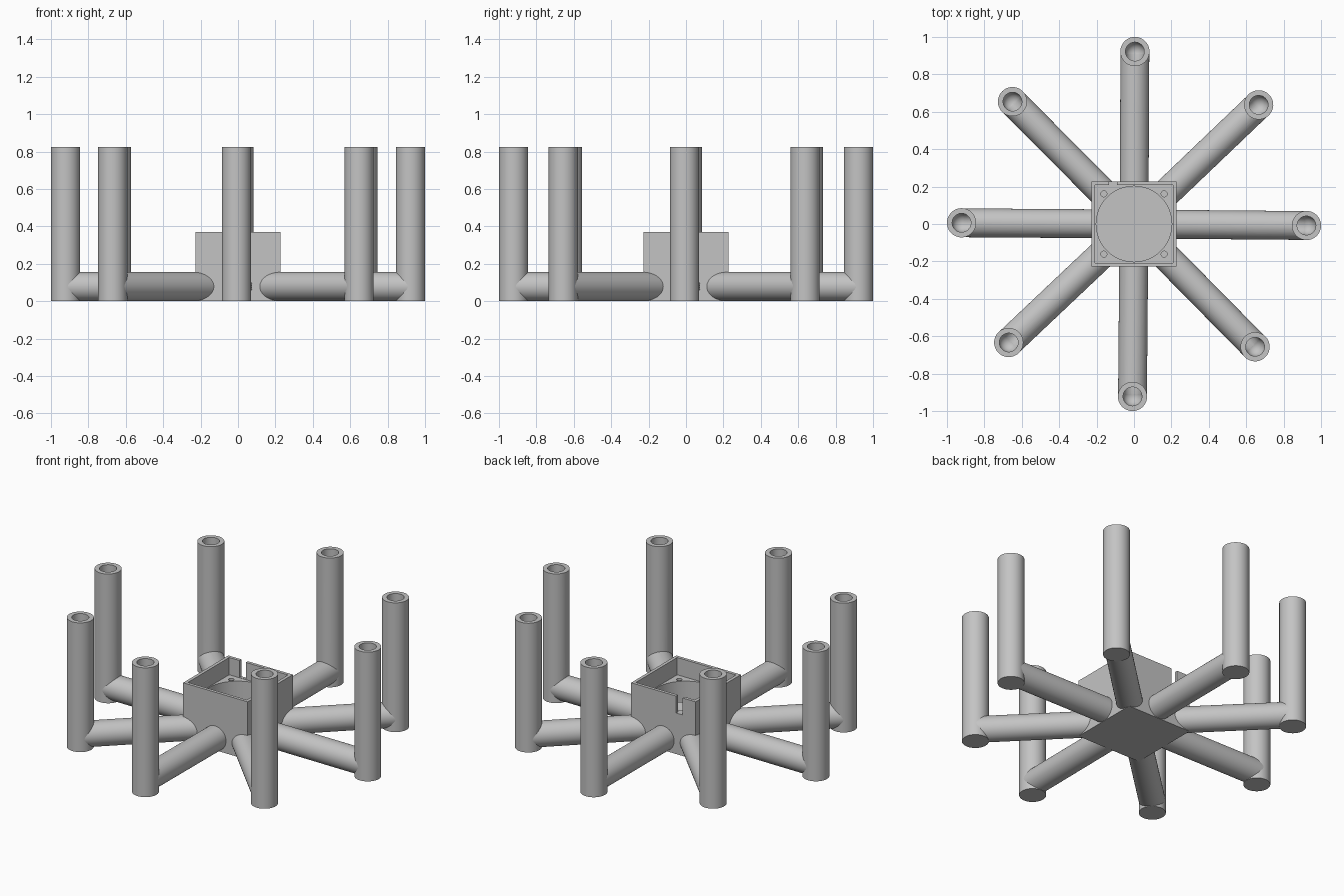
import bpy
import bmesh
import math
from mathutils import Matrix, Vector

cube = bpy.data.objects.get("Cube")
if cube:
    bpy.data.objects.remove(cube, do_unlink=True)

grey = bpy.data.materials.new("plain grey")
grey.use_nodes = True
grey.diffuse_color = (0.55, 0.55, 0.55, 1)
grey.node_tree.nodes["Principled BSDF"].inputs["Base Color"].default_value = grey.diffuse_color

HUB, HUB_TOP, LEDGE = 0.228, 0.37, 0.26
TUBE, BORE, AXIS_Z = 0.078, 0.05, 0.078
REACH, POST_TOP = 0.922, 0.825
ANGLES = (-0.5, 43.7, 89.7, 134.8, 179.6, 223.4, 269.5, 314.6)


def make(name, bm):
    bmesh.ops.recalc_face_normals(bm, faces=bm.faces)
    mesh = bpy.data.meshes.new(name)
    bm.to_mesh(mesh)
    bm.free()
    mesh.materials.append(grey)
    obj = bpy.data.objects.new(name, mesh)
    bpy.context.collection.objects.link(obj)
    return obj


def cylinder(name, start, end, radius, sides=64):
    start, end = Vector(start), Vector(end)
    axis = end - start
    turn = axis.to_track_quat('Z', 'Y').to_matrix().to_4x4()
    bm = bmesh.new()
    bmesh.ops.create_cone(bm, cap_ends=True, segments=sides, radius1=radius,
                          radius2=radius, depth=axis.length,
                          matrix=Matrix.Translation((start + end) / 2) @ turn)
    return make(name, bm)


def box(name, low, high):
    low, high = Vector(low), Vector(high)
    bm = bmesh.new()
    bmesh.ops.create_cube(bm, size=1, matrix=Matrix.Translation((low + high) / 2)
                          @ Matrix.Diagonal((*(high - low), 1)))
    return make(name, bm)


def round_bore(name, x, z, top, radius, sides=48, rings=10):
    """Upright bore with a rounded bottom."""
    bm = bmesh.new()
    bmesh.ops.create_uvsphere(bm, u_segments=sides, v_segments=rings * 2, radius=radius)
    bmesh.ops.delete(bm, geom=[v for v in bm.verts if v.co.z > 0.0001], context='VERTS')
    rim = [e for e in bm.edges if e.is_boundary]
    wall = bmesh.ops.extrude_edge_only(bm, edges=rim)["geom"]
    bmesh.ops.translate(bm, verts=[g for g in wall if isinstance(g, bmesh.types.BMVert)],
                        vec=(0, 0, top - z))
    bmesh.ops.holes_fill(bm, edges=[e for e in bm.edges if e.is_boundary])
    bmesh.ops.translate(bm, verts=bm.verts, vec=(x, 0, z))
    return make(name, bm)


def select_only(obj):
    bpy.ops.object.select_all(action='DESELECT')
    obj.select_set(True)
    bpy.context.view_layer.objects.active = obj


def cut(obj, cutters):
    select_only(obj)
    for cutter in cutters:
        cutter.hide_render = True
        mod = obj.modifiers.new("cut", 'BOOLEAN')
        mod.operation, mod.solver, mod.object = 'DIFFERENCE', 'EXACT', cutter
        bpy.ops.object.modifier_apply(modifier=mod.name)


def smooth(obj):
    select_only(obj)
    bpy.ops.object.shade_smooth_by_angle(angle=math.radians(30))


# One arm and its post, both hollow
post = cylinder("post_1", (REACH, 0, 0), (REACH, 0, POST_TOP), TUBE)
arm = cylinder("arm_1", (0.215, 0, AXIS_Z), (REACH, 0, AXIS_Z), TUBE - 0.001)
post_bore = round_bore("post_bore", REACH, AXIS_Z, POST_TOP + 0.1, BORE)
arm_bore = cylinder("arm_bore", (0.15, 0, AXIS_Z), (REACH, 0, AXIS_Z), BORE - 0.002, 48)
for part in (post, arm):
    cut(part, (post_bore, arm_bore))
    smooth(part)

# Hub: open box with ledge, round chamber, cable slot and screw holes
hub = box("hub", (-HUB, -HUB, 0), (HUB, HUB, HUB_TOP))
inner = HUB - 0.02
cutters = [
    box("pocket", (-inner, -inner, LEDGE), (inner, inner, HUB_TOP + 0.1)),
    cylinder("chamber", (0, 0, 0.02), (0, 0, LEDGE + 0.05), 0.202, 96),
    box("slot", (-0.135, inner - 0.02, LEDGE + 0.002), (-0.09, HUB + 0.05, HUB_TOP + 0.1)),
]
for x in (-0.161, 0.161):
    for y in (-0.161, 0.161):
        cutters.append(cylinder("screw_hole", (x, y, 0.18), (x, y, LEDGE + 0.03), 0.016, 24))
cut(hub, cutters)
for angle in ANGLES:
    arm_bore.rotation_euler.z = math.radians(angle)
    bpy.context.view_layer.update()
    cut(hub, [arm_bore])
smooth(hub)

for cutter in cutters + [post_bore, arm_bore]:
    bpy.data.objects.remove(cutter, do_unlink=True)

# Repeat the arm and post around the hub
for part, label in ((post, "post"), (arm, "arm")):
    for i, angle in enumerate(ANGLES):
        obj = part
        if i:
            obj = part.copy()
            obj.name = f"{label}_{i + 1}"
            bpy.context.collection.objects.link(obj)
        obj.rotation_euler.z = math.radians(angle)
